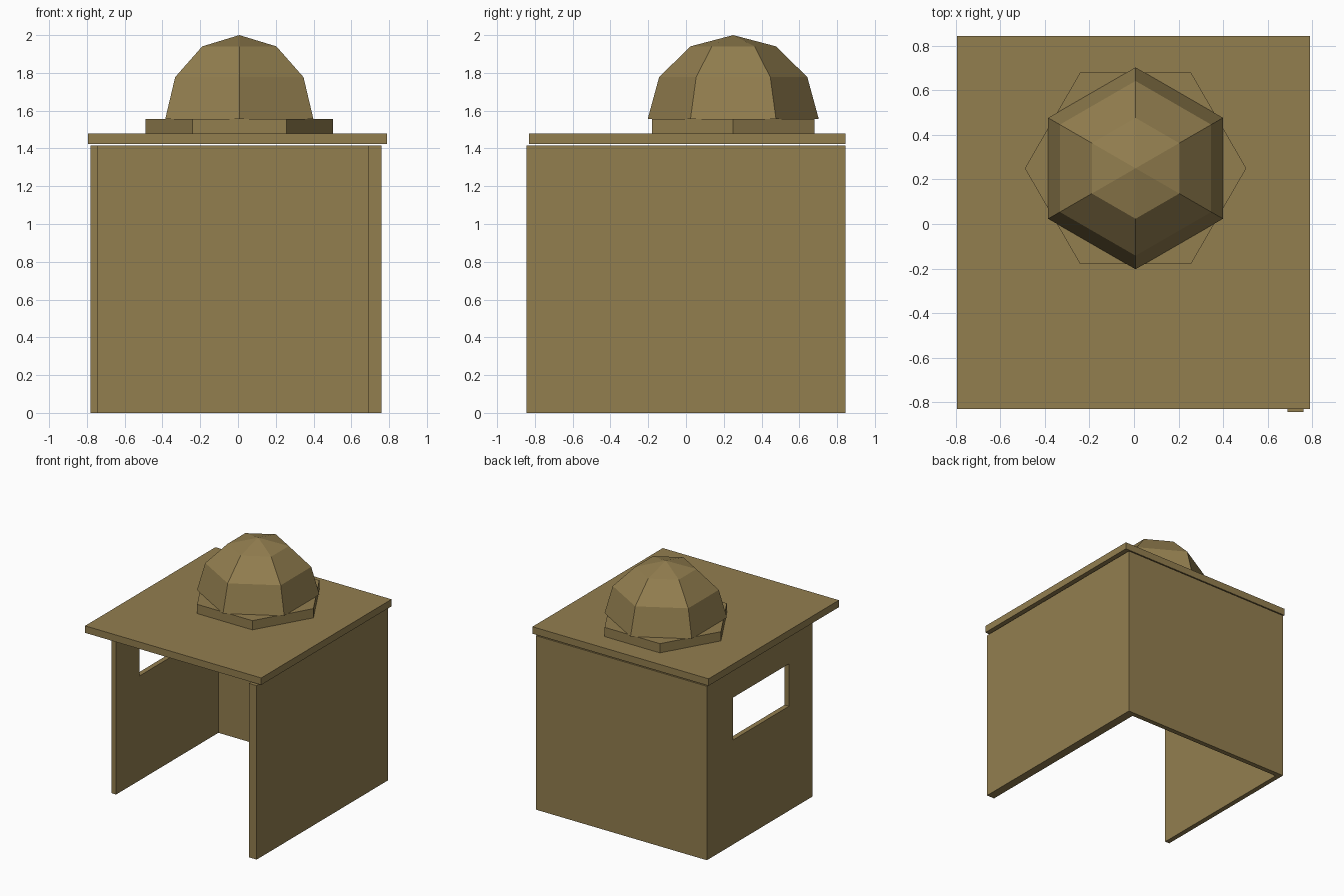
import bpy
from mathutils import Vector

if "Cube" in bpy.data.objects:
    bpy.data.objects.remove(bpy.data.objects["Cube"])

mat = bpy.data.materials.new("sandstone")
mat.diffuse_color = (0.29, 0.21, 0.078, 1)
mat.use_nodes = True
mat.node_tree.nodes["Principled BSDF"].inputs["Base Color"].default_value = mat.diffuse_color


def finish(name):
    ob = bpy.context.object
    ob.name = name
    ob.data.materials.append(mat)
    return ob


def box(name, lo, hi):
    """Axis-aligned box from its two opposite corners."""
    lo, hi = Vector(lo), Vector(hi)
    bpy.ops.mesh.primitive_cube_add(size=1, location=(lo + hi) / 2)
    ob = finish(name)
    ob.scale = hi - lo
    bpy.ops.object.transform_apply(location=False, rotation=False, scale=True)
    return ob


BACK, WALL_TOP, ROOF_TOP, BASE_TOP = 0.845, 1.415, 1.48, 1.555

# Three walls; the left one is shorter and the front is open
box("right_wall", (0.69, -0.845, 0), (0.76, BACK - 0.04, WALL_TOP))
box("back_wall", (-0.78, BACK - 0.04, 0), (0.76, BACK, WALL_TOP))
left = box("left_wall", (-0.78, -0.51, 0), (-0.74, BACK - 0.04, WALL_TOP))

# Window through the left wall
cutter = box("window_cutter", (-0.9, -0.21, 0.85), (-0.6, 0.51, 1.195))
cutter.hide_render = True
cutter.hide_set(True)
cutter.display_type = 'WIRE'
mod = left.modifiers.new("window", 'BOOLEAN')
mod.operation = 'DIFFERENCE'
mod.solver = 'EXACT'
mod.object = cutter

# Flat roof slab
box("roof", (-0.795, -0.83, 1.423), (0.79, BACK, ROOF_TOP))

# Hexagonal dome base, corners on the x axis
CX, CY = 0.007, 0.25
bpy.ops.mesh.primitive_cylinder_add(
    vertices=6, radius=0.497, depth=BASE_TOP - ROOF_TOP,
    location=(CX, CY, (BASE_TOP + ROOF_TOP) / 2), rotation=(0, 0, 0.5235988))
finish("dome_base")

# Six-sided dome: upper half of a low-poly sphere
bpy.ops.mesh.primitive_uv_sphere_add(segments=6, ring_count=6, radius=0.453,
                                     location=(CX, CY, BASE_TOP))
dome = finish("dome")
dome.scale.z = (2.0 - BASE_TOP) / 0.453
import bmesh
bm = bmesh.new()
bm.from_mesh(dome.data)
bmesh.ops.delete(bm, geom=[v for v in bm.verts if v.co.z < -0.01], context='VERTS')
bm.to_mesh(dome.data)
bm.free()
